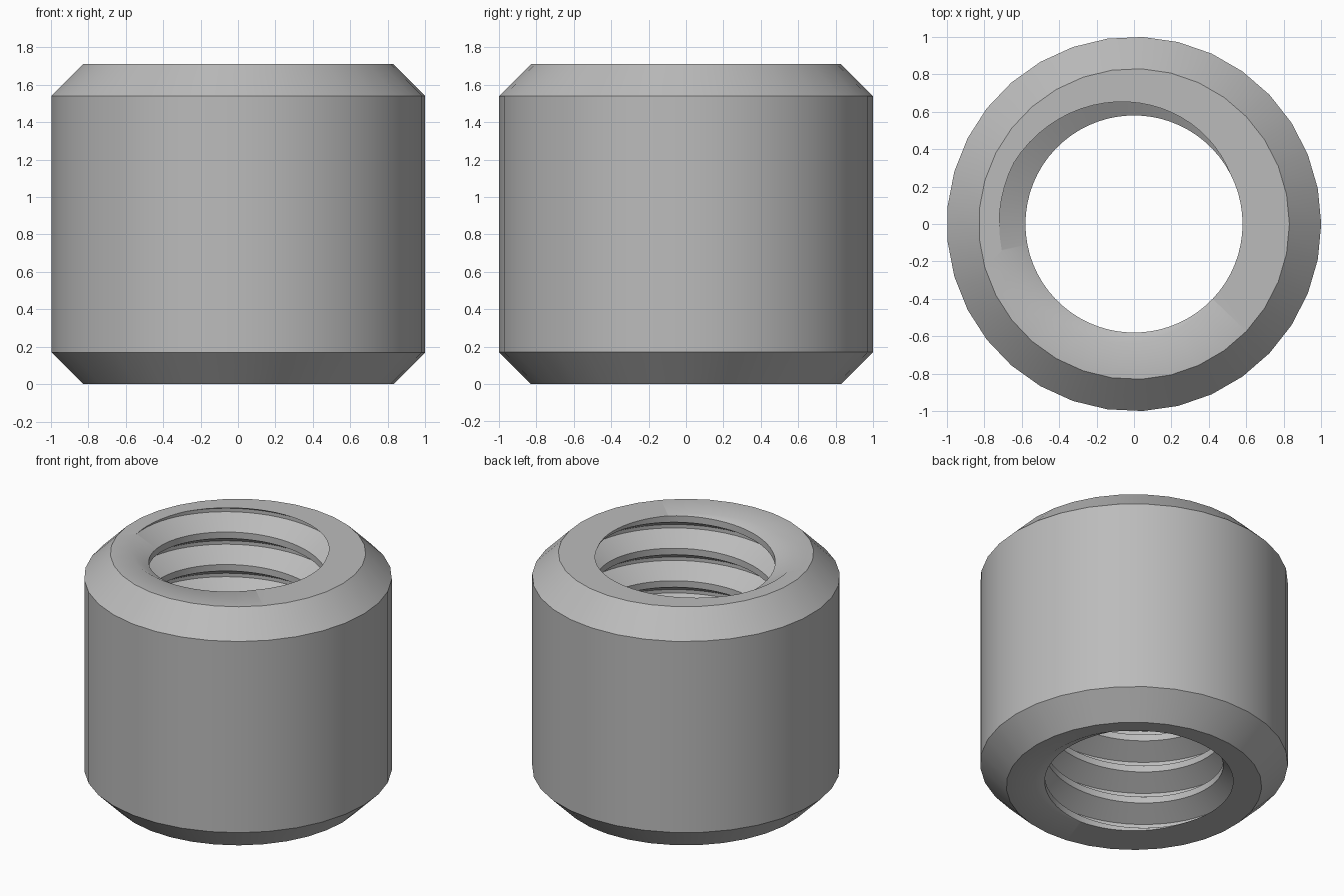
import bpy, bmesh, math
from mathutils import Vector

if "Cube" in bpy.data.objects:
    bpy.data.objects.remove(bpy.data.objects["Cube"])

HEIGHT, CHAMFER, SIDES = 1.71, 0.17, 33
PITCH, CREST_R, ROOT_R = 0.233, 0.58, 0.72
STEPS = 66                      # segments per thread turn
FLANK = (ROOT_R - CREST_R) * math.tan(math.radians(30))
ROOT_FLAT = 0.025

bm = bmesh.new()

# Threaded bore: one-pitch tooth profile swept up a right-hand helix
start = HEIGHT + PITCH * 28 / 360        # a crest's lower edge, above the top face
profile = [(CREST_R, 0), (ROOT_R, -FLANK), (ROOT_R, -FLANK - ROOT_FLAT),
           (CREST_R, -2 * FLANK - ROOT_FLAT), (CREST_R, -PITCH)]
turns = math.ceil(HEIGHT / PITCH) + 3
start = HEIGHT - PITCH * 28 / 360 - PITCH * (turns - 2)
prev = None
for i in range(turns * STEPS + 1):
    a = 2 * math.pi * i / STEPS
    row = [bm.verts.new((r * math.cos(a), r * math.sin(a), start + z + PITCH * i / STEPS))
           for r, z in profile]
    if prev:
        for k in range(len(row) - 1):
            bm.faces.new((prev[k], prev[k + 1], row[k + 1], row[k]))
    prev = row
bmesh.ops.remove_doubles(bm, verts=bm.verts, dist=1e-5)

# Trim the thread flush with both end faces
for z, n in ((0, -1), (HEIGHT, 1)):
    bmesh.ops.bisect_plane(bm, geom=bm.verts[:] + bm.edges[:] + bm.faces[:], dist=1e-6,
                           plane_co=(0, 0, z), plane_no=(0, 0, n), clear_outer=True)

# Chamfered outer wall
rings = []
for r, z in ((1 - CHAMFER, 0), (1, CHAMFER), (1, HEIGHT - CHAMFER), (1 - CHAMFER, HEIGHT)):
    rings.append([bm.verts.new((r * math.cos(2 * math.pi * i / SIDES),
                                r * math.sin(2 * math.pi * i / SIDES), z)) for i in range(SIDES)])
for lo, hi in zip(rings, rings[1:]):
    for i in range(SIDES):
        j = (i + 1) % SIDES
        bm.faces.new((lo[i], lo[j], hi[j], hi[i]))

# End faces between the bore and the outer wall
for z, n in ((0, -1), (HEIGHT, 1)):
    rim = [e for e in bm.edges if e.is_boundary and all(abs(v.co.z - z) < 1e-4 for v in e.verts)]
    bmesh.ops.triangle_fill(bm, edges=rim, use_beauty=True, normal=Vector((0, 0, n)))
bmesh.ops.recalc_face_normals(bm, faces=bm.faces)

mesh = bpy.data.meshes.new("threaded_sleeve")
bm.to_mesh(mesh)
bm.free()
sleeve = bpy.data.objects.new("threaded_sleeve", mesh)
bpy.context.collection.objects.link(sleeve)

steel = bpy.data.materials.new("plain grey")
steel.diffuse_color = (0.5, 0.5, 0.5, 1)
steel.use_nodes = True
steel.node_tree.nodes["Principled BSDF"].inputs["Base Color"].default_value = steel.diffuse_color
mesh.materials.append(steel)

bpy.context.view_layer.objects.active = sleeve
sleeve.select_set(True)
bpy.ops.object.shade_smooth_by_angle(angle=math.radians(35))
